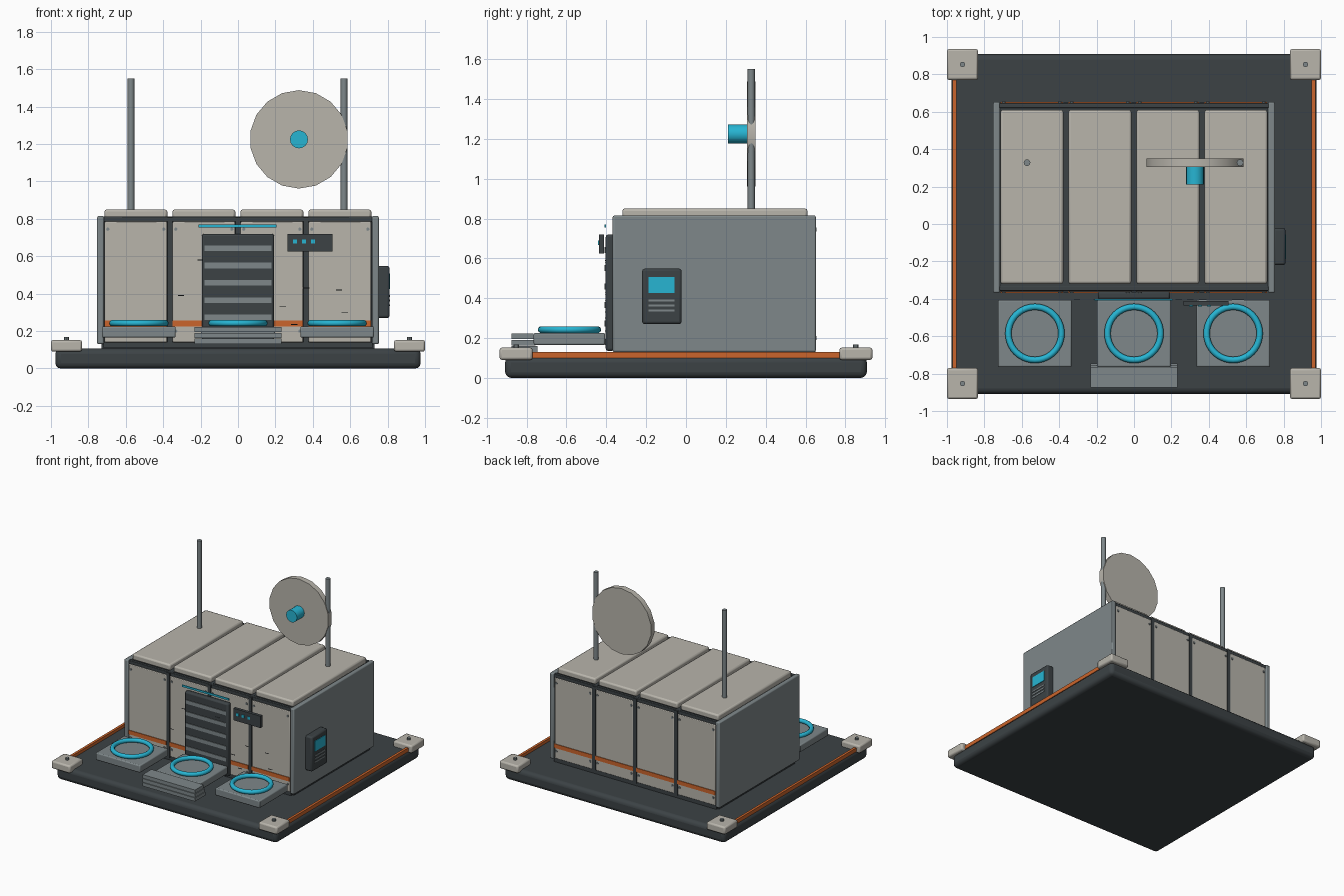
import bpy
from math import pi, radians

def mat(name, c):
    m = bpy.data.materials.new(name)
    m.diffuse_color = (*c, 1)
    return m

BEIGE = mat("beige", (0.48, 0.46, 0.41))
DARK = mat("dark", (0.045, 0.055, 0.06))
GREY = mat("steel", (0.21, 0.245, 0.255))
ORANGE = mat("orange", (0.6, 0.13, 0.025))
CYAN = mat("cyan", (0.02, 0.46, 0.65))

def finish(o, name, m, bevel=0, seg=2):
    o.name = name
    o.data.materials.append(m)
    if bevel:
        b = o.modifiers.new("bevel", 'BEVEL')
        b.width, b.segments = bevel, seg
        bpy.ops.object.shade_smooth_by_angle(angle=radians(35))
    return o

def box(name, m, x0, x1, y0, y1, z0, z1, bevel=0, seg=2):
    bpy.ops.mesh.primitive_cube_add(size=1, location=((x0+x1)/2, (y0+y1)/2, (z0+z1)/2))
    o = bpy.context.object
    o.scale = (x1-x0, y1-y0, z1-z0)
    bpy.ops.object.transform_apply(location=False, rotation=False, scale=True)
    return finish(o, name, m, bevel, seg)

def cyl(name, m, loc, r, h, sides=16, along_y=False):
    bpy.ops.mesh.primitive_cylinder_add(vertices=sides, radius=r, depth=h, location=loc,
                                        rotation=(pi/2 if along_y else 0, 0, 0))
    o = finish(bpy.context.object, name, m)
    bpy.ops.object.shade_smooth_by_angle(angle=radians(30))
    return o

# Base platform, corner pads, edge strips
box("base_plate", DARK, -0.977, 0.977, -0.908, 0.908, 0, 0.107, 0.03, 3)
for sx in (-1, 1):
    box("edge_strip", ORANGE, sx*0.96-0.01, sx*0.96+0.01, -0.78, 0.78, 0.1, 0.13)
    for sy in (-1, 1):
        x, y = sx*0.917, sy*0.853
        box("corner_pad", BEIGE, x-0.083, x+0.083, y-0.083, y+0.083, 0.09, 0.152, 0.012)
        cyl("corner_bolt", GREY, (x, y, 0.158), 0.014, 0.02, 10)

# Container core, rails and end walls
box("container_core", DARK, -0.73, 0.73, -0.335, 0.625, 0.1, 0.805)
for y in (-0.345, 0.632):
    box("top_rail", DARK, -0.72, 0.72, y-0.012, y+0.012, 0.783, 0.812, 0.004)
    box("bottom_rail", DARK, -0.72, 0.72, y-0.012, y+0.012, 0.11, 0.142)
for sx in (-1, 1):
    box("end_wall", GREY, sx*0.735-0.018, sx*0.735+0.018, -0.368, 0.652, 0.13, 0.815, 0.008)

# Wall and roof panels with rivets and orange bands
for i in range(4):
    x = -0.546 + 0.3635*i
    box("roof_panel", BEIGE, x-0.168, x+0.168, -0.32, 0.61, 0.8, 0.85, 0.012)
    for y, s in ((-0.345, -1), (0.63, 1)):
        box("wall_panel", BEIGE, x-0.167, x+0.167, y-0.018, y+0.018, 0.14, 0.785, 0.005)
        yf = y + s*0.018
        box("orange_band", ORANGE, x-0.167, x+0.167, yf-0.005, yf+0.005, 0.225, 0.257)
        for dx in (-0.15, 0.15):
            for z in (0.2, 0.745):
                cyl("rivet", GREY, (x+dx, yf, z), 0.009, 0.012, 8, True)
        if i < 3:
            box("panel_post", DARK, x+0.168, x+0.196, y-0.02, y+0.02, 0.13, 0.808)

# Louvred door with light bar
box("door", DARK, -0.193, 0.193, -0.403, -0.36, 0.135, 0.72, 0.012)
for i in range(6):
    z = 0.643 - 0.0925*i
    box("door_slat", GREY, -0.178, 0.178, -0.408, -0.395, z-0.015, z+0.015)
box("light_bar", CYAN, -0.21, 0.205, -0.41, -0.402, 0.755, 0.77)

# Status display with three lamps
box("status_display", DARK, 0.264, 0.505, -0.437, -0.412, 0.625, 0.72)
for x in (0.304, 0.353, 0.402):
    box("status_lamp", CYAN, x-0.011, x+0.011, -0.441, -0.43, 0.668, 0.69)

# Scuff marks just off the front wall
for x, z in ((-0.305, 0.39), (-0.2, 0.58), (0.365, 0.43), (0.24, 0.33), (0.54, 0.42),
             (0.37, 0.65), (0.57, 0.3), (0.1, 0.59), (0.3, 0.235)):
    box("scuff", DARK, x-0.017, x+0.017, -0.407, -0.404, z-0.002, z+0.002)

# Side control box
box("control_box", DARK, 0.745, 0.81, -0.22, -0.022, 0.27, 0.548, 0.012)
box("control_screen", CYAN, 0.8, 0.814, -0.188, -0.057, 0.425, 0.507)
for z in (0.388, 0.363, 0.338):
    box("control_vent", GREY, 0.8, 0.813, -0.188, -0.057, z-0.005, z+0.005)

# Landing pads with glowing rings
for x in (-0.53, 0, 0.53):
    box("pad", GREY, x-0.197, x+0.197, -0.765, -0.406, 0.165, 0.225, 0.008)
    bpy.ops.mesh.primitive_torus_add(location=(x, -0.585, 0.242), major_radius=0.142,
                                     minor_radius=0.017, major_segments=40, minor_segments=10)
    finish(bpy.context.object, "pad_ring", CYAN)
    bpy.ops.object.shade_smooth()

# Entry steps
for i, z in enumerate((0.145, 0.177, 0.209)):
    box("step", GREY, -0.232, 0.232, -0.875, -0.745-0.01*i, z-0.014, z+0.014)

# Masts and dish
for x in (-0.572, 0.567):
    cyl("mast", GREY, (x, 0.328, 1.18), 0.018, 0.74, 12)
cyl("dish", BEIGE, (0.326, 0.328, 1.225), 0.263, 0.044, 18, True)
cyl("dish_feed", CYAN, (0.326, 0.262, 1.225), 0.048, 0.1, 16, True)
